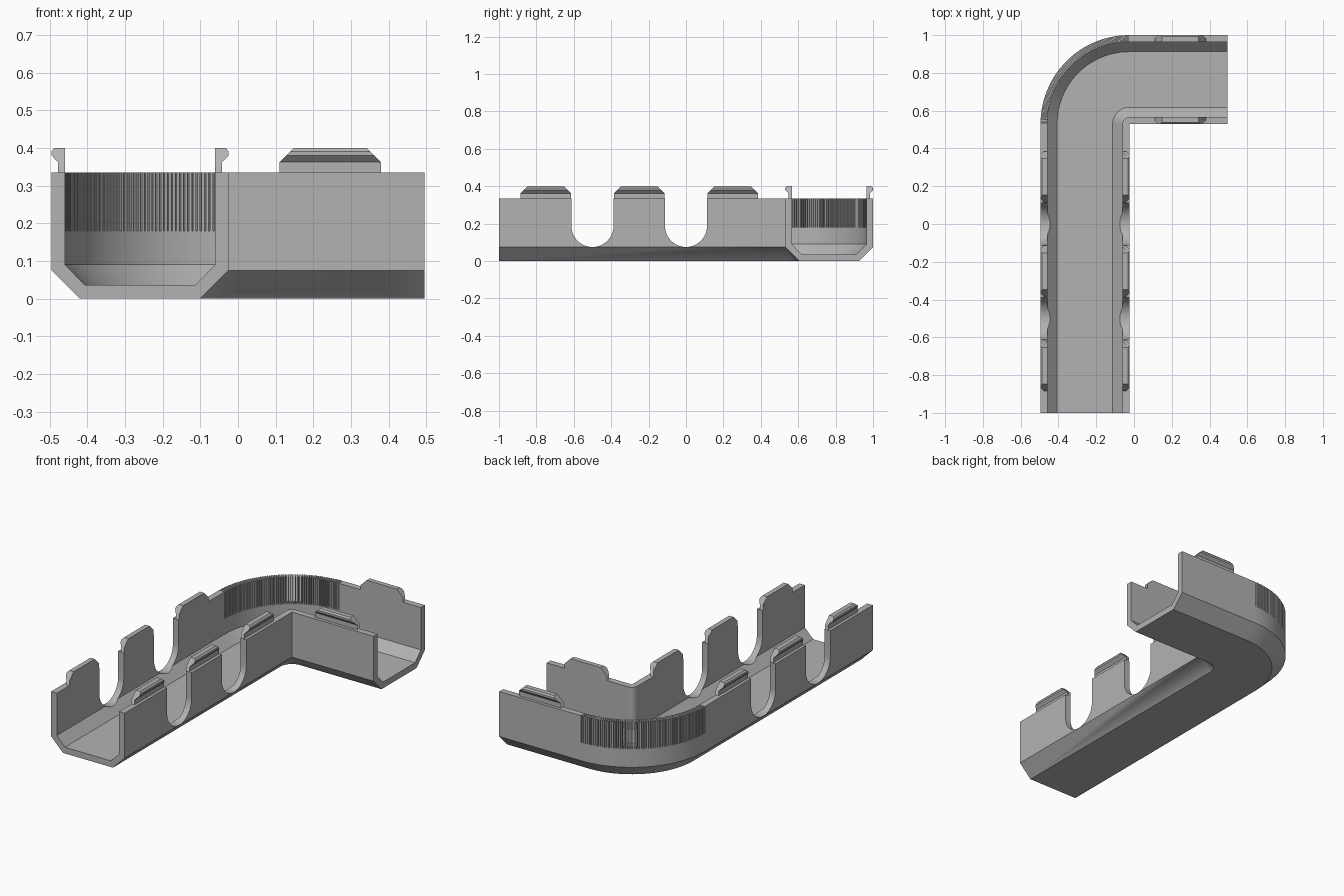
import bpy, bmesh
from math import sin, cos, pi, radians
from mathutils import Vector, Matrix

if "Cube" in bpy.data.objects:
    bpy.data.objects.remove(bpy.data.objects["Cube"], do_unlink=True)

WIDTH, HEIGHT, WALL, CHAMFER = 0.47, 0.335, 0.036, 0.075
AXIS = Vector((-0.025, 0.53, 0))      # bend axis, at the inside corner
FRONT, END = -1.0, 0.495              # ends of the two legs

grey = bpy.data.materials.new("plain grey")
grey.use_nodes = True
colour = (0.45, 0.45, 0.45, 1)
grey.diffuse_color = colour
grey.node_tree.nodes["Principled BSDF"].inputs["Base Color"].default_value = colour


def finish(bm, name):
    bmesh.ops.recalc_face_normals(bm, faces=bm.faces)
    mesh = bpy.data.meshes.new(name)
    bm.to_mesh(mesh)
    bm.free()
    mesh.materials.append(grey)
    ob = bpy.data.objects.new(name, mesh)
    bpy.context.collection.objects.link(ob)
    return ob


def loft(bm, rings):
    """Skin closed rings of points and cap both ends."""
    rows = [[bm.verts.new(p) for p in ring] for ring in rings]
    n = len(rows[0])
    for a, b in zip(rows, rows[1:]):
        for i in range(n):
            j = (i + 1) % n
            bm.faces.new((a[i], a[j], b[j], b[i]))
    bm.faces.new(rows[0])
    bm.faces.new(rows[-1][::-1])


def cut(target, cutter):
    mod = target.modifiers.new("cut", 'BOOLEAN')
    mod.operation, mod.solver, mod.object = 'DIFFERENCE', 'EXACT', cutter
    bpy.context.view_layer.objects.active = target
    bpy.ops.object.modifier_apply(modifier=mod.name)
    bpy.data.objects.remove(cutter, do_unlink=True)


# Channel: open trough section swept along one leg, round the bend, along the other
half = [(0, HEIGHT), (0, CHAMFER), (CHAMFER, 0)]
inner = [(0.088, WALL), (WALL, 0.09), (WALL, HEIGHT)]
mirror = lambda pts: [(WIDTH - u, z) for u, z in reversed(pts)]
section = half + mirror(half) + mirror(inner) + inner


def station(angle, shift=Vector()):
    out = Vector((-cos(angle), sin(angle), 0))
    return [AXIS + shift + out * u + Vector((0, 0, z)) for u, z in section]


STEPS = 48
rings = [station(0, Vector((0, FRONT - AXIS.y, 0)))]
rings += [station(pi / 2 * i / STEPS) for i in range(STEPS + 1)]
rings += [station(pi / 2, Vector((END - AXIS.x, 0, 0)))]
bm = bmesh.new()
loft(bm, rings)
bmesh.ops.remove_doubles(bm, verts=bm.verts, dist=1e-5)
channel = finish(bm, "channel")

# Round-bottomed cable notches through both walls of the long leg
bm = bmesh.new()
R = 0.112
for y in (-0.5, 0.0):
    arc = [(y + R * cos(pi + pi * i / 24), CHAMFER + R + R * sin(pi + pi * i / 24))
           for i in range(25)]
    outline = arc + [(y + R, 0.5), (y - R, 0.5)]
    loft(bm, [[(x, a, z) for a, z in outline] for x in (-0.6, 0.1)])
cut(channel, finish(bm, "notch_cutter"))

# Fine radial slits in the outer wall of the bend
bm = bmesh.new()
SLITS = 60
for i in range(SLITS):
    angle = radians(90) * (i + 0.5) / SLITS
    place = (Matrix.Translation(AXIS + Vector((0, 0, 0.34)))
             @ Matrix.Rotation(pi - angle, 4, 'Z')
             @ Matrix.Translation((WIDTH - WALL / 2, 0, 0))
             @ Matrix.Diagonal((0.08, 0.004, 0.32, 1)))
    bmesh.ops.create_cube(bm, size=1, matrix=place)
cut(channel, finish(bm, "slit_cutter"))

bpy.ops.object.select_all(action='DESELECT')
channel.select_set(True)
bpy.context.view_layer.objects.active = channel
bpy.ops.object.shade_smooth_by_angle(angle=radians(25))


# Snap clips: hooked outward, with ends sloping in towards the top
def clip(name, centre, along, outward):
    hook = [(WALL, HEIGHT), (0.017, HEIGHT), (0.017, 0.362), (0, 0.38),
            (0, 0.391), (0.008, 0.4), (WALL, 0.4), (WALL, 0.362)]
    bm = bmesh.new()
    ends = []
    for side in (-1, 1):
        ends.append([centre - outward * d + Vector((0, 0, z))
                     + along * side * (0.135 - max(0, z - 0.362)) for d, z in hook])
    loft(bm, ends)
    finish(bm, name)


X, Y = Vector((1, 0, 0)), Vector((0, 1, 0))
for i, y in enumerate((-0.75, -0.25, 0.25), 1):
    clip(f"right_clip_{i}", Vector((AXIS.x - WIDTH, y, 0)), Y, -X)
    clip(f"left_clip_{i}", Vector((AXIS.x, y, 0)), Y, X)
clip("back_clip", Vector((0.245, AXIS.y + WIDTH, 0)), X, Y)
clip("front_clip", Vector((0.245, AXIS.y, 0)), X, -Y)
